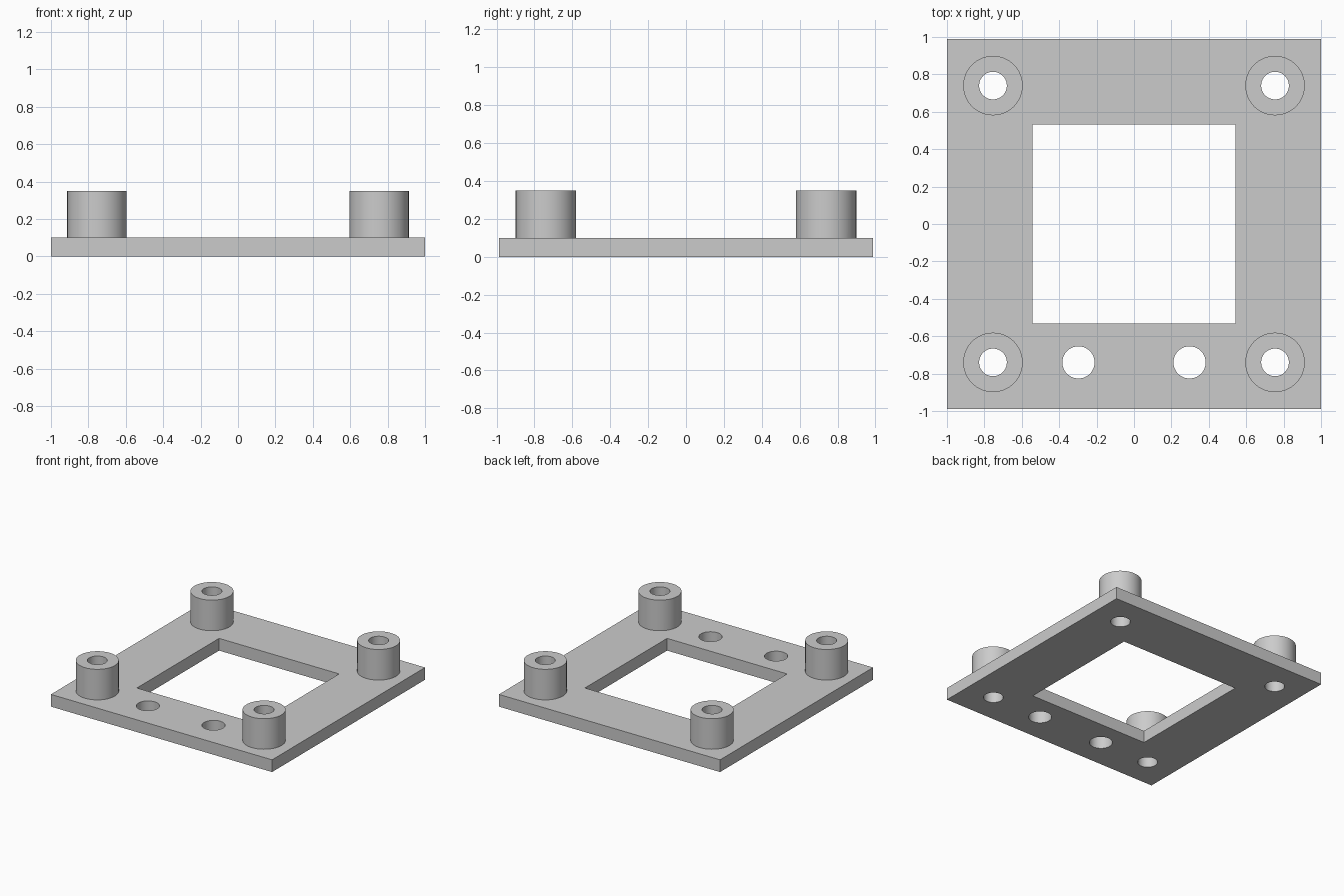
import bpy
import math

if "Cube" in bpy.data.objects:
    bpy.data.objects.remove(bpy.data.objects["Cube"])

PLATE_TOP, BOSS_TOP = 0.10, 0.35
BOSS_X, BOSS_Y = 0.754, 0.74

grey = bpy.data.materials.new("light grey")
grey.diffuse_color = (0.6, 0.6, 0.6, 1)
grey.use_nodes = True
grey.node_tree.nodes["Principled BSDF"].inputs["Base Color"].default_value = grey.diffuse_color


def box(name, sx, sy, z0, z1):
    bpy.ops.mesh.primitive_cube_add(size=1, location=(0, 0, (z0 + z1) / 2))
    ob = bpy.context.object
    ob.name = name
    ob.scale = (sx, sy, z1 - z0)
    bpy.ops.object.transform_apply(location=True, rotation=False, scale=True)
    ob.data.materials.append(grey)
    return ob


def cylinder(name, x, y, r, z0, z1):
    bpy.ops.mesh.primitive_cylinder_add(vertices=64, radius=r, depth=z1 - z0,
                                        location=(x, y, (z0 + z1) / 2))
    ob = bpy.context.object
    ob.name = name
    ob.data.materials.append(grey)
    return ob


def combine(target, tool, operation):
    bpy.context.view_layer.objects.active = target
    mod = target.modifiers.new(tool.name, 'BOOLEAN')
    mod.operation = operation
    mod.solver = 'EXACT'
    mod.object = tool
    bpy.ops.object.modifier_apply(modifier=mod.name)
    bpy.data.objects.remove(tool)


# Base plate with a rectangular window
plate = box("mounting_plate", 2.0, 1.976, 0, PLATE_TOP)
combine(plate, box("window_cutter", 1.086, 1.062, -0.1, 0.2), 'DIFFERENCE')

# Corner standoffs, each drilled right through the plate
for sx in (-1, 1):
    for sy in (-1, 1):
        x, y = sx * BOSS_X, sy * BOSS_Y
        combine(plate, cylinder("standoff", x, y, 0.159, 0.05, BOSS_TOP), 'UNION')
        combine(plate, cylinder("screw_hole", x, y, 0.074, -0.1, 0.5), 'DIFFERENCE')

    # Extra hole along the front edge
    combine(plate, cylinder("front_hole", sx * 0.297, -BOSS_Y, 0.086, -0.1, 0.2), 'DIFFERENCE')

# Smooth cylinders, sharp rims
bpy.ops.object.select_all(action='DESELECT')
plate.select_set(True)
bpy.context.view_layer.objects.active = plate
bpy.ops.object.shade_smooth_by_angle(angle=math.radians(30))
